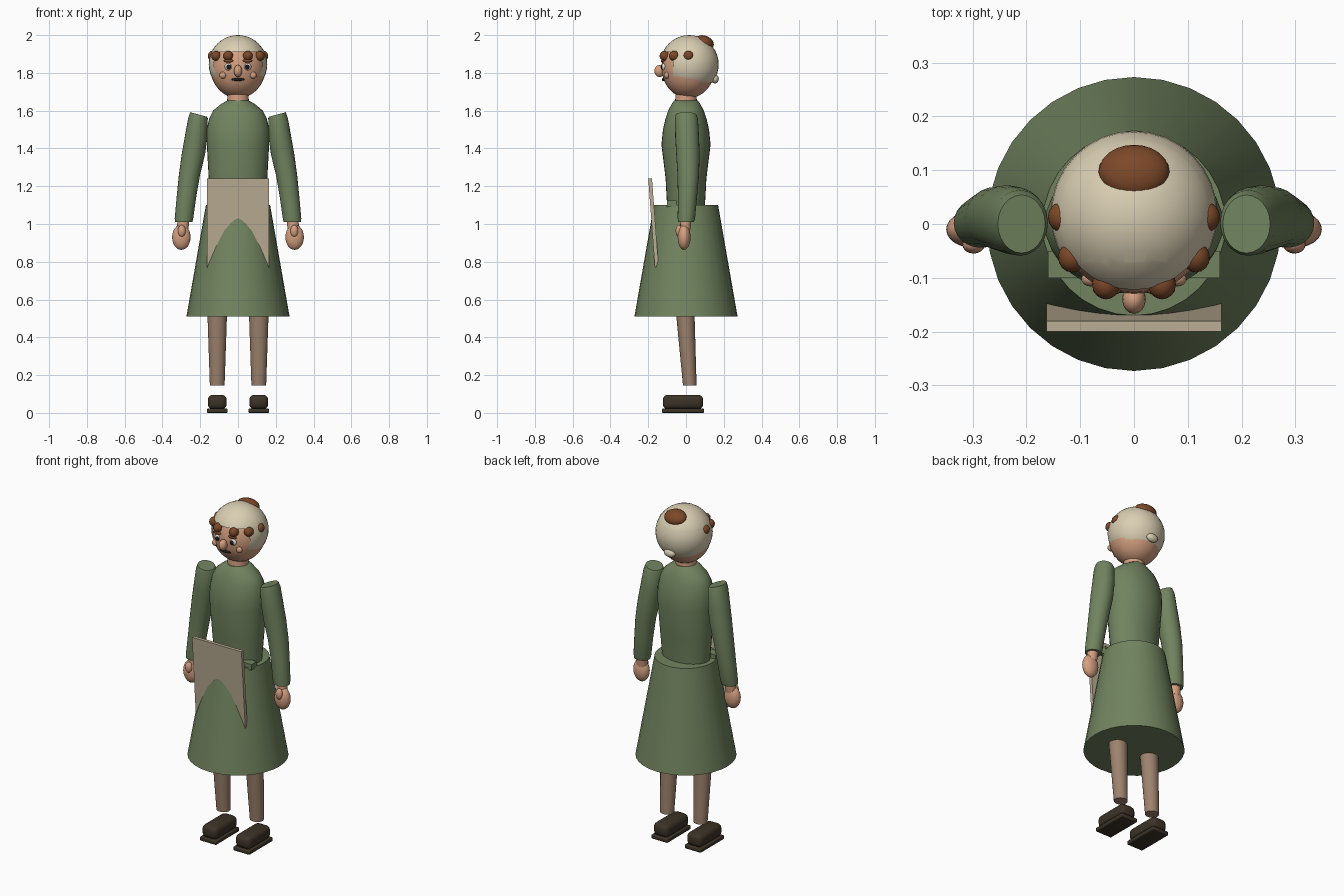
import bpy, bmesh, math
from mathutils import Vector

if "Cube" in bpy.data.objects:
    bpy.data.objects.remove(bpy.data.objects["Cube"])


def material(name, r, g, b):
    m = bpy.data.materials.new(name)
    m.diffuse_color = (r, g, b, 1)
    m.use_nodes = True
    m.node_tree.nodes["Principled BSDF"].inputs["Base Color"].default_value = m.diffuse_color
    return m


GREEN = material("green cloth", .165, .23, .115)
CREAM = material("cream linen", .70, .62, .45)
TAN = material("tan apron cloth", .50, .42, .30)
SKIN = material("skin", .66, .35, .215)
STOCKING = material("brown stocking", .34, .225, .155)
HAIR = material("brown hair", .20, .065, .022)
SHOE = material("dark leather", .045, .033, .02)
WHITE = material("eye white", .75, .73, .68)
BLACK = material("black", .012, .01, .01)


def finish(name, bm, mat, angle=40):
    bmesh.ops.recalc_face_normals(bm, faces=bm.faces)
    me = bpy.data.meshes.new(name)
    bm.to_mesh(me)
    bm.free()
    me.materials.append(mat)
    ob = bpy.data.objects.new(name, me)
    bpy.context.collection.objects.link(ob)
    bpy.ops.object.select_all(action='DESELECT')
    ob.select_set(True)
    bpy.context.view_layer.objects.active = ob
    if angle:
        bpy.ops.object.shade_smooth_by_angle(angle=math.radians(angle))
    return ob


def ellipsoid(name, loc, radii, mat, seg=24, tilt=0):
    bm = bmesh.new()
    bmesh.ops.create_uvsphere(bm, u_segments=seg, v_segments=seg // 2, radius=1)
    bmesh.ops.scale(bm, vec=radii, verts=bm.verts)
    ob = finish(name, bm, mat, 60)
    ob.location = loc
    ob.rotation_euler.x = tilt
    return ob


def loft(name, rings, mat, seg=24, shear=0):
    """Rings are (x, y, z, rx, ry); shear tilts the last ring outward."""
    bm = bmesh.new()
    loops = []
    for i, (x, y, z, rx, ry) in enumerate(rings):
        k = shear if i == len(rings) - 1 else 0
        loop = []
        for j in range(seg):
            a = math.tau * j / seg
            dx = rx * math.cos(a)
            loop.append(bm.verts.new((x + dx, y + ry * math.sin(a), z + k * dx)))
        loops.append(loop)
    for a, b in zip(loops, loops[1:]):
        for j in range(seg):
            n = (j + 1) % seg
            bm.faces.new((a[j], a[n], b[n], b[j]))
    bm.faces.new(loops[0])
    bm.faces.new(loops[-1])
    return finish(name, bm, mat)


def box(name, lo, hi, mat, bevel=0):
    bm = bmesh.new()
    bmesh.ops.create_cube(bm, size=1)
    lo, hi = Vector(lo), Vector(hi)
    bmesh.ops.scale(bm, vec=hi - lo, verts=bm.verts)
    bmesh.ops.translate(bm, vec=(lo + hi) / 2, verts=bm.verts)
    if bevel:
        bmesh.ops.bevel(bm, geom=bm.edges[:], offset=bevel, segments=3,
                        profile=.5, affect='EDGES')
    return finish(name, bm, mat)


# Dress: skirt, bodice and the tab at the front of the waist
loft("skirt", [(0, 0, .51, .273, .273), (0, 0, 1.10, .17, .17)], GREEN, 32)
loft("bodice", [(0, 0, 1.09, .142, .10), (0, 0, 1.24, .155, .108),
                (0, 0, 1.42, .165, .13), (0, 0, 1.50, .166, .122),
                (0, 0, 1.56, .152, .108), (0, 0, 1.60, .132, .094),
                (0, 0, 1.635, .09, .076), (0, 0, 1.655, .055, .062)], GREEN, 32)
box("waist_tab", (-.16, -.10, 1.09), (.16, -.05, 1.125), GREEN)

# Apron: arched lower edge, leaning out at the top
bm = bmesh.new()
N = 16
rows = []
for i in range(N + 1):
    t = -1 + 2 * i / N
    low = 1.03 - .26 * abs(t) ** 1.6
    row = []
    for z in (1.24, low):
        y = -.20 + (1.24 - z) * .075
        row += [bm.verts.new((.163 * t, y, z)), bm.verts.new((.163 * t, y + .02, z))]
    rows.append(row)
for a, b in zip(rows, rows[1:]):
    for p, q in ((0, 1), (1, 3), (3, 2), (2, 0)):
        bm.faces.new((a[p], a[q], b[q], b[p]))
for r in (rows[0], rows[-1]):
    bm.faces.new((r[0], r[1], r[3], r[2]))
finish("apron", bm, TAN, 30)

# Limbs, mirrored left and right
for s, side in ((-1, "left"), (1, "right")):
    loft(side + "_sleeve", [(s * .288, .0, 1.01, .046, .042),
                            (s * .286, .002, 1.03, .049, .046),
                            (s * .272, .008, 1.15, .052, .051),
                            (s * .257, .012, 1.26, .056, .057),
                            (s * .236, .010, 1.37, .062, .062),
                            (s * .222, .006, 1.46, .060, .063),
                            (s * .212, .002, 1.56, .052, .061),
                            (s * .209, .0, 1.58, .044, .054)], GREEN, 24, s * .27)
    loft(side + "_wrist", [(s * .294, -.005, .96, .03, .026),
                           (s * .288, 0, 1.03, .032, .03)], SKIN, 16)
    ellipsoid(side + "_hand", (s * .30, -.01, .93), (.049, .034, .067), SKIN)
    ellipsoid(side + "_thumb", (s * .298, -.038, .963), (.021, .017, .032), SKIN, 16)
    loft(side + "_leg", [(s * .11, .02, .145, .039, .036),
                         (s * .11, -.004, .53, .052, .049)], STOCKING)
    box(side + "_sole", (s * .11 - .054, -.127, .003 - .003),
        (s * .11 + .054, .095, .024), SHOE, .006)
    box(side + "_shoe", (s * .11 - .05, -.123, .02),
        (s * .11 + .05, .091, .096), SHOE, .026)

# Head and neck
loft("neck", [(0, 0, 1.63, .058, .058), (0, 0, 1.72, .055, .055)], SKIN)
ellipsoid("head", (0, .012, 1.828), (.146, .142, .162), SKIN, 32)
ellipsoid("nose", (0, -.14, 1.81), (.022, .027, .032), SKIN, 16)
ellipsoid("mouth", (0, -.119, 1.765), (.036, .009, .008), BLACK, 16)

# Cap: shell cut along the brow, the cheeks and the nape
bm = bmesh.new()
bmesh.ops.create_uvsphere(bm, u_segments=32, v_segments=20, radius=.155)
bmesh.ops.translate(bm, vec=(0, .018, 1.845), verts=bm.verts)
for co, no in (((0, 0, 1.91), (0, 0, 1)), ((0, 0, 1.75), (0, 0, 1)),
               ((0, -.07, 0), (0, 1, 0))):
    bmesh.ops.bisect_plane(bm, geom=bm.verts[:] + bm.edges[:] + bm.faces[:],
                           plane_co=co, plane_no=no)
cut = []
for f in bm.faces:
    c = f.calc_center_median()
    if c.z < 1.75 or (c.z < 1.91 and c.y < -.07):
        cut.append(f)
bmesh.ops.delete(bm, geom=cut, context='FACES')
finish("cap", bm, CREAM, 60)
ellipsoid("cap_knot", (0, .153, 1.768), (.036, .021, .024), CREAM, 16)

# Hair: bun and curls
ellipsoid("bun", (0, .097, 1.96), (.066, .052, .037), HAIR, 24, math.radians(-22))
for s, side in ((-1, "left"), (1, "right")):
    for i, (x, y) in enumerate(((.134, .013), (.115, -.062), (.052, -.112))):
        ellipsoid(f"{side}_curl_{i + 1}", (s * x, y, 1.89), (.026, .028, .027), HAIR, 16)
    # Facial features
    ellipsoid(side + "_brow", (s * .05, -.124, 1.864), (.026, .009, .009), HAIR, 16)
    ellipsoid(side + "_eye", (s * .05, -.117, 1.832), (.021, .013, .019), WHITE, 16)
    ellipsoid(side + "_pupil", (s * .049, -.127, 1.831), (.012, .007, .013), BLACK, 16)
    ellipsoid(side + "_cheek", (s * .08, -.102, 1.788), (.018, .014, .018), SKIN, 16)
